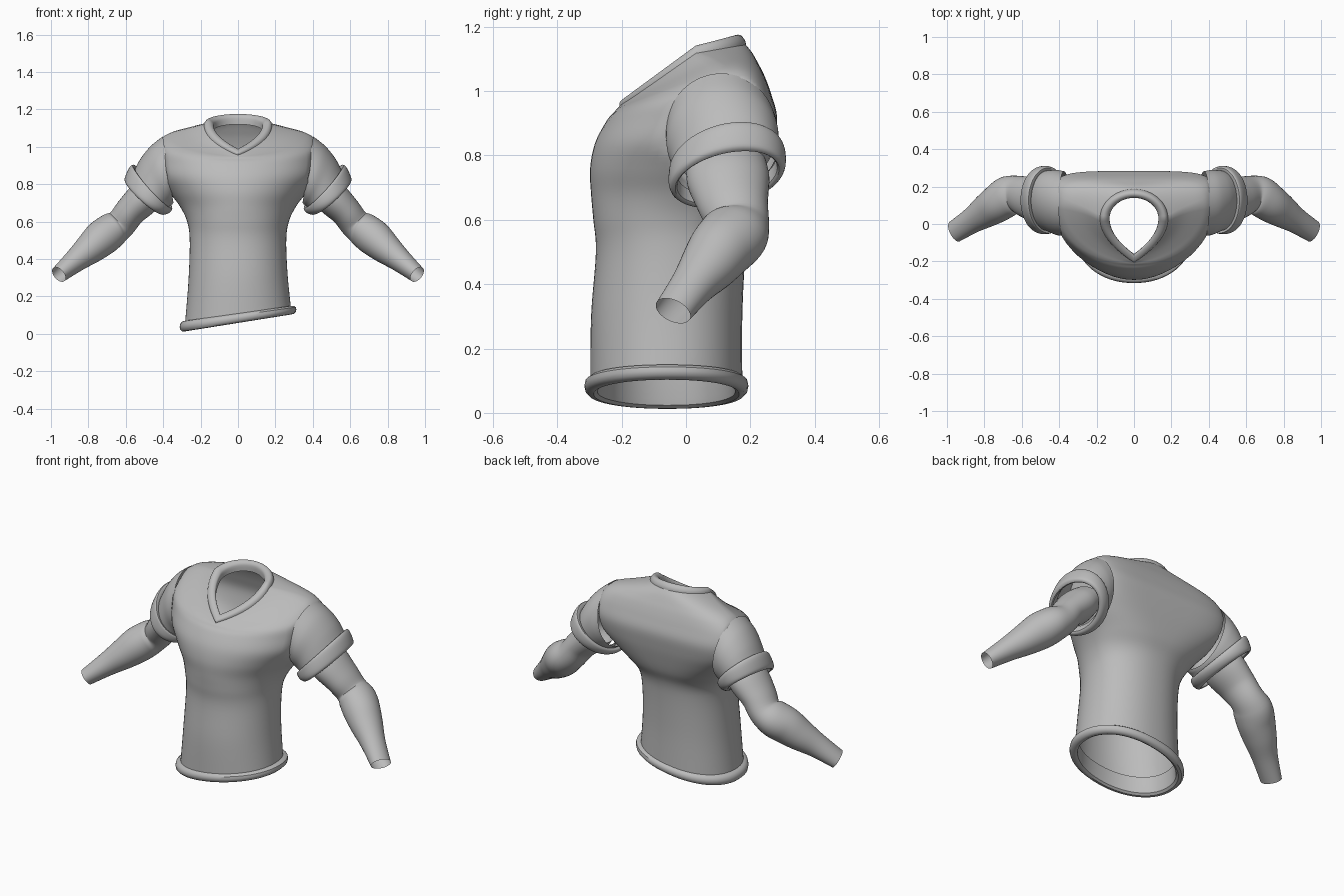
import bpy, bmesh, math
from mathutils import Vector

if "Cube" in bpy.data.objects:
    bpy.data.objects.remove(bpy.data.objects["Cube"])

grey = bpy.data.materials.new("cloth_grey")
grey.diffuse_color = (0.5, 0.5, 0.5, 1)
grey.use_nodes = True
grey.node_tree.nodes["Principled BSDF"].inputs["Base Color"].default_value = grey.diffuse_color
SEG = 64


def smooth_rows(rows, sub):
    """Catmull-Rom interpolation between rows of numbers."""
    out = []
    for i in range(len(rows) - 1):
        p0, p1 = rows[max(i - 1, 0)], rows[i]
        p2, p3 = rows[i + 1], rows[min(i + 2, len(rows) - 1)]
        for k in range(sub):
            t = k / sub
            out.append([0.5 * (2 * b + (c - a) * t + (2 * a - 5 * b + 4 * c - d) * t * t
                               + (3 * b - a - 3 * c + d) * t ** 3)
                        for a, b, c, d in zip(p0, p1, p2, p3)])
    return out + [list(rows[-1])]


def loft(name, rings, mirror=False, angle=40):
    """Skin a list of closed rings into an open tube."""
    bm = bmesh.new()
    vs = [[bm.verts.new(p) for p in ring] for ring in rings]
    for a, b in zip(vs, vs[1:]):
        for i in range(len(a)):
            j = (i + 1) % len(a)
            bm.faces.new((a[i], a[j], b[j], b[i]))
    bmesh.ops.recalc_face_normals(bm, faces=bm.faces)
    me = bpy.data.meshes.new(name)
    bm.to_mesh(me)
    bm.free()
    ob = bpy.data.objects.new(name, me)
    bpy.context.collection.objects.link(ob)
    me.materials.append(grey)
    bpy.ops.object.select_all(action='DESELECT')
    ob.select_set(True)
    bpy.context.view_layer.objects.active = ob
    bpy.ops.object.shade_smooth_by_angle(angle=math.radians(angle))
    if mirror:
        m = ob.modifiers.new("mirror", 'MIRROR')
        m.use_clip = False
        m.use_mirror_merge = False
    return ob


def body_ring(row, clamp=True):
    """Ring from half width, front/mid/back y, front/side/back z, exponents, neck point."""
    rx, yf, ym, yb, zf, zs, zb, nf, nb, vee = row
    pts = []
    for i in range(SEG):
        t = 2 * math.pi * i / SEG
        c, s = math.cos(t), math.sin(t)
        front = s < 0
        n = nf if front else nb
        x = math.copysign(abs(c) ** (2 / n), c) * rx
        w = abs(s) ** (2 / n)
        if front:
            w = w * (1 - vee) + vee * math.asin(min(1, abs(s))) / (math.pi / 2)
        y = ym + ((yf if front else yb) - ym) * w
        z = zs + ((zf if front else zb) - zs) * w
        if clamp and z > 0.66:                      # flat armhole
            lim = 0.36 + (z - 0.70) * 0.139
            x = max(-lim, min(lim, x))
        z += 0.18 * x * max(0, 1 - z / 0.5)         # slanted lower edge
        pts.append((x, y, z))
    return pts


def level(rx, yf, ym, yb, z, nf=2.1, nb=2.2):
    return (rx, yf, ym, yb, z, z, z, nf, nb, 0)


# torso of the shirt
torso = [
    level(.283, -.297, -.06, .175, .10),
    level(.265, -.295, -.05, .175, .30),
    level(.258, -.28, -.03, .185, .50),
    level(.272, -.288, 0, .20, .60),
    level(.31, -.295, .04, .235, .68, 2, 2.6),
    level(.37, -.298, .08, .258, .76, 2, 3.2),
    level(.425, -.282, .10, .275, .84, 2, 4),
    (.44, -.245, .11, .283, .91, .92, .92, 2, 4.5, 0),
    (.435, -.222, .11, .265, .936, 1.00, .99, 2, 4.5, 0),
    (.40, -.215, .11, .245, .945, 1.052, 1.045, 2, 4, .1),
    (.35, -.21, .10, .225, .95, 1.078, 1.085, 2, 3, .3),
    (.26, -.206, .07, .205, .955, 1.10, 1.12, 2, 2.3, .6),
    (.18, -.20, .03, .185, .958, 1.118, 1.145, 2, 2, .8),
]
loft("shirt_torso", [body_ring(r) for r in smooth_rows(torso, 5)])

# rolled hem: offset outward and height
hem = [(-.018, .15), (-.015, .085), (-.012, .066), (0, .058), (.016, .06),
       (.026, .07), (.029, .084), (.026, .098), (.014, .108), (-.002, .11)]
loft("hem_band", [body_ring(level(.283 + o, -.287 - o, -.06, .165 + o, z), False)
                  for o, z in hem])

# raised collar around the pointed neck opening
collar = [
    (.183, -.206, .03, .187, .953, 1.110, 1.138, 2, 2, .8),
    (.179, -.207, .03, .184, .962, 1.128, 1.156, 2, 2, .8),
    (.168, -.200, .03, .172, .972, 1.140, 1.172, 2, 2, .8),
    (.152, -.186, .03, .158, .982, 1.140, 1.175, 2, 2, .8),
    (.138, -.172, .03, .146, .988, 1.130, 1.167, 2, 2, .8),
    (.131, -.163, .03, .140, .985, 1.116, 1.152, 2, 2, .8),
    (.131, -.160, .03, .140, .960, 1.085, 1.120, 2, 2, .8),
]
loft("collar", [body_ring(r, False) for r in smooth_rows(collar, 3)])


def sleeve_ring(row):
    """Ring from lower x,z, upper x,z, front y, back y and rise toward the back."""
    x0, z0, x1, z1, y0, y1, rise = row
    pts = []
    for i in range(SEG):
        t = 2 * math.pi * i / SEG
        c, s = math.cos(t), math.sin(t)
        pts.append(((x0 + x1) / 2 + c * (x1 - x0) / 2,
                    (y0 + y1) / 2 + s * (y1 - y0) / 2,
                    (z0 + z1) / 2 + c * (z1 - z0) / 2 + s * rise))
    return pts


# short sleeves
sleeve = [
    (.345, .700, .402, 1.055, -.062, .282, 0),
    (.352, .692, .465, 1.005, -.060, .288, .01),
    (.362, .685, .518, .940, -.045, .288, .02),
    (.378, .675, .555, .872, -.035, .285, .03),
]
loft("sleeve", [sleeve_ring(r) for r in smooth_rows(sleeve, 6)], True)

# rolled sleeve cuffs
cuff = [
    (.374, .680, .550, .882, -.030, .280, .03),
    (.355, .678, .564, .900, -.048, .300, .03),
    (.352, .666, .582, .885, -.053, .309, .03),
    (.366, .650, .602, .843, -.054, .310, .03),
    (.395, .641, .606, .820, -.046, .302, .03),
    (.415, .655, .590, .808, -.028, .284, .03),
    (.400, .690, .560, .845, -.025, .280, .03),
]
loft("sleeve_cuff", [sleeve_ring(r) for r in smooth_rows(cuff, 3)], True)

# bare arms: centre, radius in the bend plane, radius front to back
arm = [
    (.46, .125, .77, .085, .125),
    (.51, .132, .72, .092, .128),
    (.575, .145, .655, .083, .112),
    (.625, .160, .590, .082, .098),
    (.675, .148, .553, .094, .108),
    (.73, .110, .510, .097, .102),
    (.79, .070, .457, .084, .090),
    (.865, .020, .395, .064, .070),
    (.958, -.040, .317, .046, .060),
]
path = smooth_rows(arm, 5)
rings = []
for i, p in enumerate(path):
    d = Vector(path[min(i + 1, len(path) - 1)][:3]) - Vector(path[max(i - 1, 0)][:3])
    d.normalize()
    v = (Vector((0, 1, 0)) - d * d.y).normalized()
    u = v.cross(d)
    rings.append([Vector(p[:3]) + u * p[3] * math.cos(a) + v * p[4] * math.sin(a)
                  for a in (2 * math.pi * k / 40 for k in range(40))])
loft("arm", rings, True)
